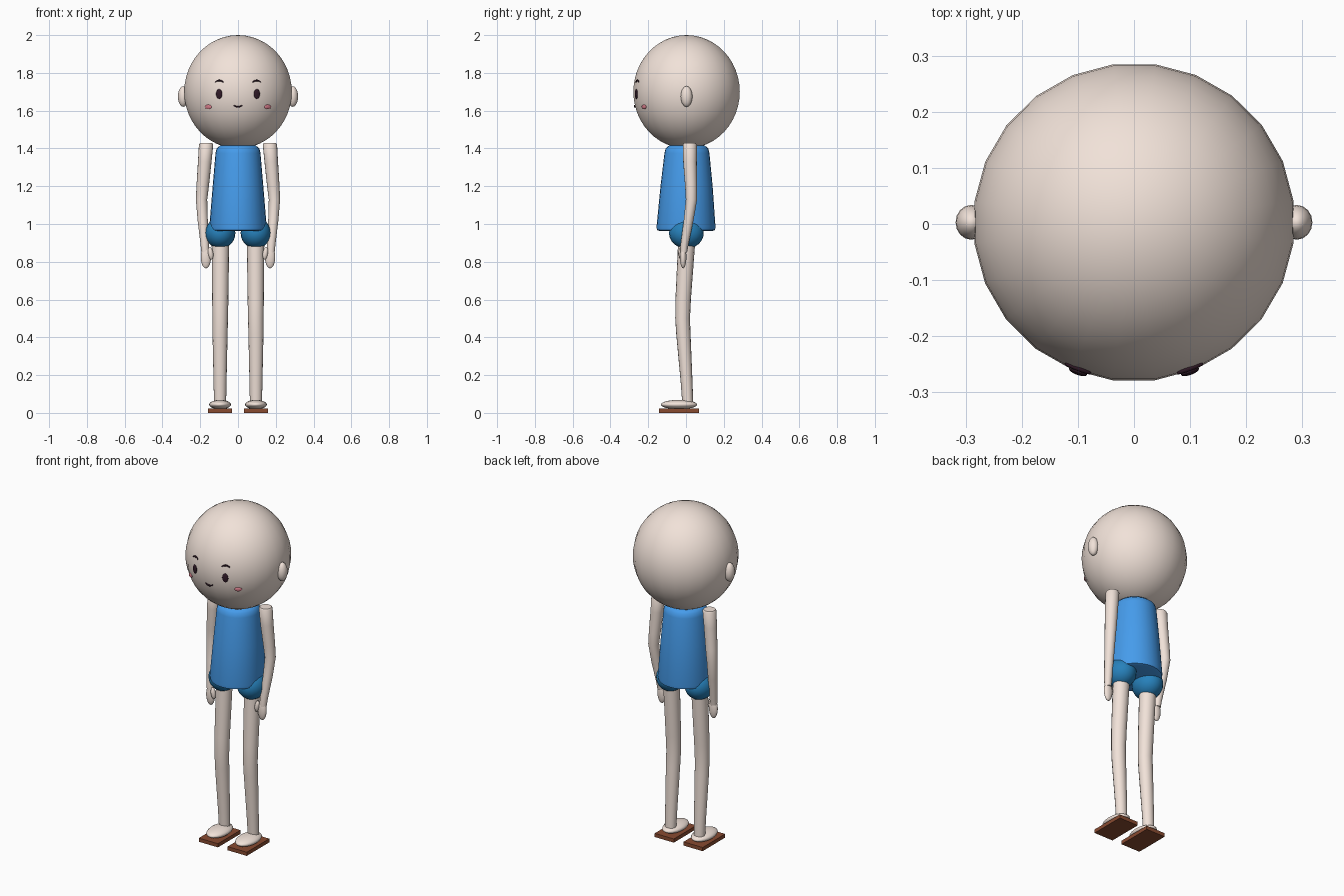
import bpy, math

if "Cube" in bpy.data.objects:
    bpy.data.objects.remove(bpy.data.objects["Cube"])


def material(name, rgb):
    m = bpy.data.materials.new(name)
    m.diffuse_color = (*rgb, 1)
    m.use_nodes = True
    m.node_tree.nodes["Principled BSDF"].inputs["Base Color"].default_value = m.diffuse_color
    return m


SKIN = material("skin", (0.88, 0.76, 0.69))
SHIRT = material("shirt_blue", (0.06, 0.33, 0.83))
SHORTS = material("shorts_blue", (0.02, 0.22, 0.5))
SOLE = material("sole_brown", (0.25, 0.07, 0.03))
DARK = material("dark", (0.03, 0.01, 0.02))
PINK = material("pink", (0.65, 0.2, 0.25))


def finish(ob, name, mat, angle=45):
    ob.name = name
    ob.data.materials.clear()
    ob.data.materials.append(mat)
    bpy.ops.object.select_all(action='DESELECT')
    ob.select_set(True)
    bpy.context.view_layer.objects.active = ob
    bpy.ops.object.shade_smooth_by_angle(angle=math.radians(angle))
    return ob


def ball(name, mat, loc, size, rot=(0, 0, 0), seg=20, rings=12):
    bpy.ops.mesh.primitive_uv_sphere_add(segments=seg, ring_count=rings, radius=1, location=loc, rotation=rot)
    ob = bpy.context.object
    ob.scale = size
    return finish(ob, name, mat, 60)


def tube(name, mat, rows, seg=20):
    """Loft of ellipses: rows of (x, y, z, rx, ry)."""
    verts, faces = [], []
    for x, y, z, rx, ry in rows:
        for i in range(seg):
            a = 2 * math.pi * i / seg
            verts.append((x + rx * math.cos(a), y + ry * math.sin(a), z))
    for r in range(len(rows) - 1):
        for i in range(seg):
            j = (i + 1) % seg
            faces.append((r * seg + i, r * seg + j, (r + 1) * seg + j, (r + 1) * seg + i))
    faces.append(tuple(reversed(range(seg))))
    faces.append(tuple((len(rows) - 1) * seg + i for i in range(seg)))
    me = bpy.data.meshes.new(name)
    me.from_pydata(verts, [], faces)
    ob = bpy.data.objects.new(name, me)
    bpy.context.collection.objects.link(ob)
    return finish(ob, name, mat)


HEAD = (0.287, 0.284, 0.30)


def head_y(x, z):
    return 0.003 - HEAD[1] * math.sqrt(1 - (x / HEAD[0]) ** 2 - ((z - 1.7) / HEAD[2]) ** 2)


def stroke(name, x0, z0, half, bend):
    """Thin arc lying on the face."""
    cu = bpy.data.curves.new(name, 'CURVE')
    cu.dimensions = '3D'
    cu.bevel_depth = 0.004
    cu.bevel_resolution = 1
    cu.use_fill_caps = True
    sp = cu.splines.new('POLY')
    n = 7
    sp.points.add(n - 1)
    for i, p in enumerate(sp.points):
        t = 2 * i / (n - 1) - 1
        x, z = x0 + half * t, z0 + bend * (1 - t * t)
        p.co = (x, head_y(x, z), z, 1)
        p.radius = 1.2 - 0.6 * t * t
    ob = bpy.data.objects.new(name, cu)
    bpy.context.collection.objects.link(ob)
    cu.materials.append(DARK)


# head
ball("head", SKIN, (0, 0.003, 1.7), HEAD, (0, 0, math.radians(7.5)), 24, 24)
stroke("mouth", 0, 1.629, 0.024, -0.009)

# shirt
tube("shirt", SHIRT, [(0, 0, 0.963, 0.135, 0.14), (0, 0, 0.968, 0.149, 0.154), (0, 0, 0.985, 0.152, 0.156),
                      (0, 0.003, 1.2, 0.134, 0.138), (0, 0.005, 1.375, 0.119, 0.119),
                      (0, 0.005, 1.40, 0.113, 0.113), (0, 0.005, 1.415, 0.095, 0.095)], 28)

for side, s in (("left", 1), ("right", -1)):
    # face details and ears
    ball(side + "_ear", SKIN, (s * 0.29, 0.003, 1.675), (0.028, 0.031, 0.055), seg=16, rings=10)
    ball(side + "_eye", DARK, (s * 0.1, head_y(0.1, 1.688), 1.688), (0.017, 0.006, 0.026), (0, 0, s * 0.36))
    ball(side + "_cheek", PINK, (s * 0.157, head_y(0.157, 1.62), 1.62), (0.021, 0.006, 0.012), (0, 0, s * 0.58))
    stroke(side + "_eyebrow", s * 0.1, 1.751, 0.022, 0.009)

    # arm: shoulder, elbow, wrist
    tube(side + "_arm", SKIN, [(s * 0.174, -0.012, 0.85, 0.020, 0.018), (s * 0.176, -0.008, 0.89, 0.022, 0.021),
                               (s * 0.187, 0.014, 1.02, 0.027, 0.026), (s * 0.193, 0.029, 1.13, 0.030, 0.030),
                               (s * 0.187, 0.027, 1.2, 0.033, 0.032), (s * 0.176, 0.021, 1.33, 0.036, 0.036),
                               (s * 0.169, 0.020, 1.42, 0.038, 0.037), (s * 0.169, 0.020, 1.428, 0.033, 0.032)], 16)
    # hand and thumb
    ball(side + "_hand", SKIN, (s * 0.17, -0.015, 0.825), (0.027, 0.017, 0.06), seg=16)
    ball(side + "_thumb", SKIN, (s * 0.145, -0.026, 0.845), (0.014, 0.014, 0.034), (0, s * 0.15, 0), seg=12, rings=8)

    # shorts and leg
    ball(side + "_shorts_leg", SHORTS, (s * 0.094, 0.002, 0.952), (0.08, 0.092, 0.082))
    tube(side + "_leg", SKIN, [(s * 0.095, 0.009, 0.05, 0.032, 0.029), (s * 0.095, 0.004, 0.15, 0.034, 0.031),
                               (s * 0.095, -0.014, 0.42, 0.040, 0.038), (s * 0.094, -0.018, 0.5, 0.041, 0.039),
                               (s * 0.094, -0.015, 0.6, 0.043, 0.041), (s * 0.093, 0.002, 0.88, 0.046, 0.045),
                               (s * 0.093, 0.004, 0.95, 0.046, 0.045)], 16)
    # foot and sandal sole
    ball(side + "_foot", SKIN, (s * 0.095, -0.037, 0.044), (0.058, 0.096, 0.025))
    bpy.ops.mesh.primitive_cube_add(size=1, location=(s * 0.095, -0.037, 0.011))
    bpy.context.object.scale = (0.126, 0.212, 0.022)
    finish(bpy.context.object, side + "_sole", SOLE, 30)
